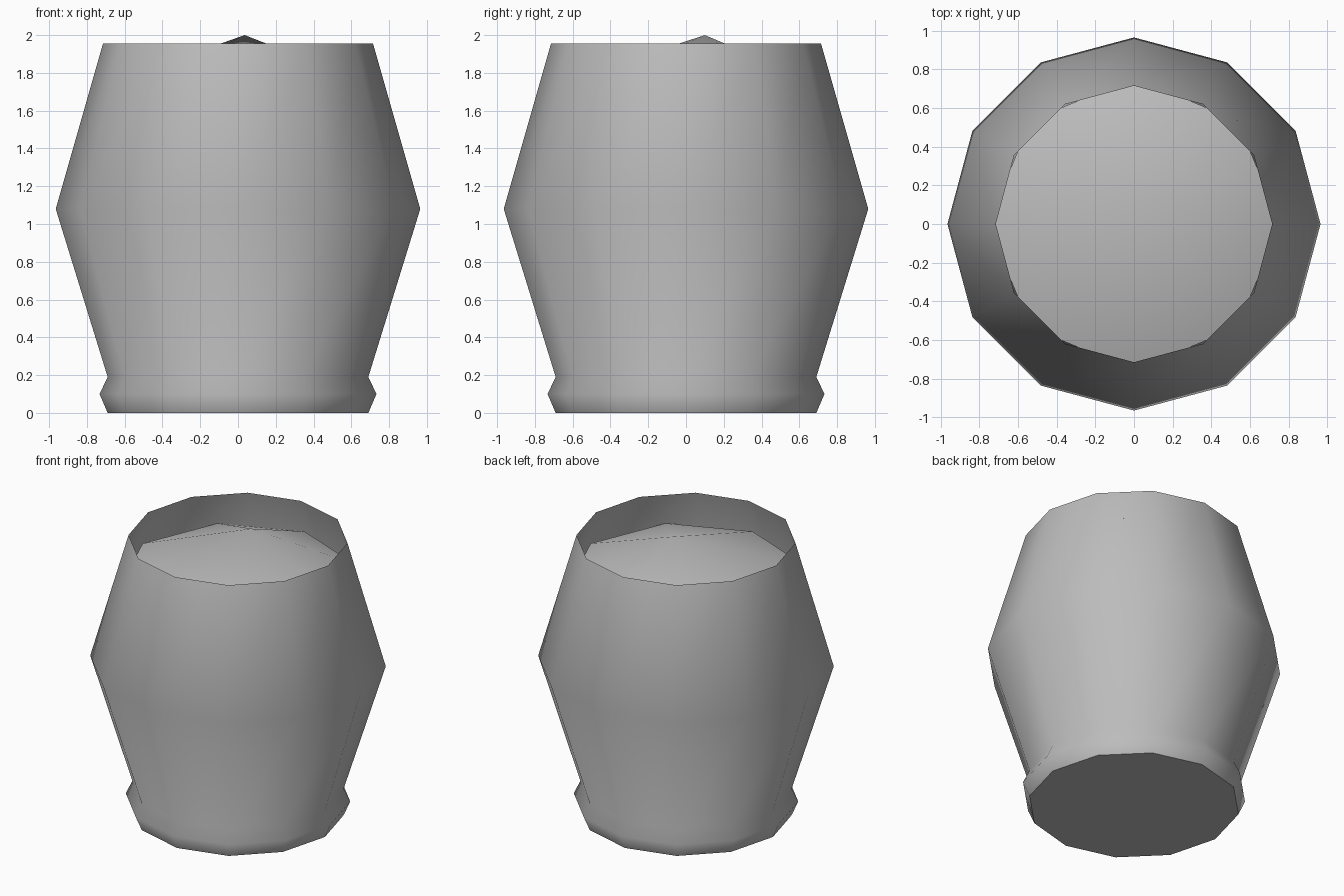
import bpy, bmesh, math

cube = bpy.data.objects.get("Cube")
if cube:
    bpy.data.objects.remove(cube, do_unlink=True)

grey = bpy.data.materials.new("plain grey")
grey.use_nodes = True
colour = (0.5, 0.5, 0.5, 1)
grey.diffuse_color = colour
grey.node_tree.nodes["Principled BSDF"].inputs["Base Color"].default_value = colour


def ring(bm, sides, radius, z):
    step = math.tau / sides
    return [bm.verts.new((radius * math.cos(i * step), radius * math.sin(i * step), z))
            for i in range(sides)]


def bridge(bm, low, high):
    for i in range(len(low)):
        j = (i + 1) % len(low)
        bm.faces.new((low[i], low[j], high[j], high[i]))


def finish(bm, name):
    mesh = bpy.data.meshes.new(name)
    bm.to_mesh(mesh)
    bm.free()
    obj = bpy.data.objects.new(name, mesh)
    bpy.context.collection.objects.link(obj)
    mesh.materials.append(grey)
    bpy.ops.object.select_all(action='DESELECT')
    obj.select_set(True)
    bpy.context.view_layer.objects.active = obj
    bpy.ops.object.shade_smooth_by_angle(angle=math.radians(60))


# Open pot: twelve-sided thin wall with a foot bead and a flat base
bm = bmesh.new()
profile = [(0.69, 0), (0.733, 0.1), (0.69, 0.19), (0.965, 1.08), (0.715, 1.955)]
rings = [ring(bm, 12, r, z) for r, z in profile]
for low, high in zip(rings, rings[1:]):
    bridge(bm, low, high)
bm.faces.new(rings[0][::-1])
finish(bm, "pot_wall")

# Contents: eight-sided mound with its peak a little off centre
bm = bmesh.new()
edge = ring(bm, 8, 0.757, 1.72)
peak = bm.verts.new((0.035, 0.1, 2.0))
for i in range(8):
    bm.faces.new((edge[i], edge[(i + 1) % 8], peak))
finish(bm, "mound_inside")
